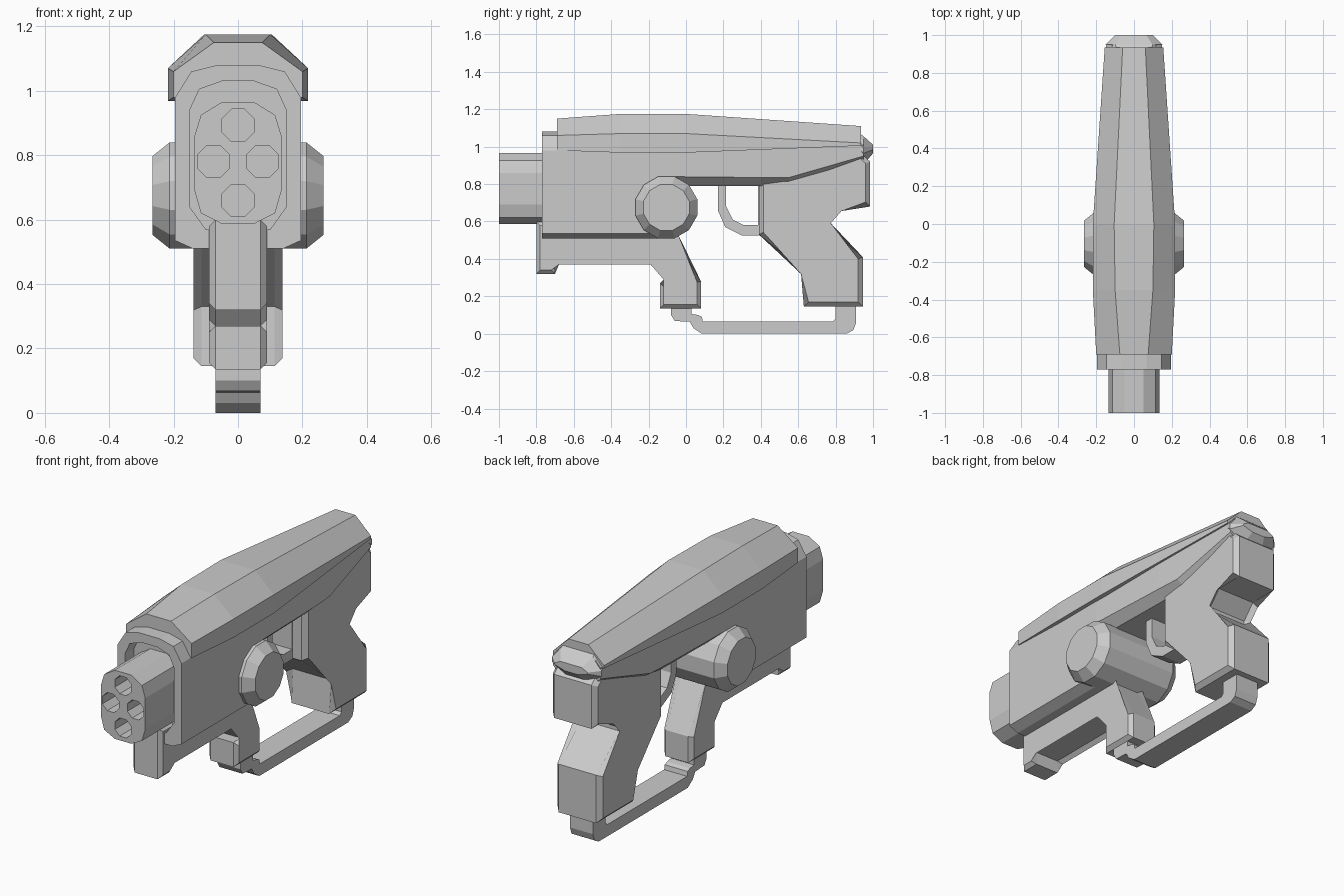
import bpy, bmesh
from math import cos, sin, pi, radians

if "Cube" in bpy.data.objects:
    bpy.data.objects.remove(bpy.data.objects["Cube"])


def finish(name, bm):
    bmesh.ops.recalc_face_normals(bm, faces=bm.faces[:])
    me = bpy.data.meshes.new(name)
    bm.to_mesh(me)
    bm.free()
    ob = bpy.data.objects.new(name, me)
    bpy.context.collection.objects.link(ob)
    return ob


def add_loft(bm, loops):
    rings = [[bm.verts.new(p) for p in loop] for loop in loops]
    n = len(rings[0])
    for a, b in zip(rings, rings[1:]):
        for i in range(n):
            j = (i + 1) % n
            bm.faces.new((a[i], a[j], b[j], b[i]))
    bm.faces.new(rings[0])
    bm.faces.new(rings[-1])


def loft(name, loops):
    bm = bmesh.new()
    add_loft(bm, loops)
    return finish(name, bm)


def section(y, half):
    """Mirror a half outline (x, z), listed top to bottom, at depth y."""
    return [(x, y, z) for x, z in half] + [(-x, y, z) for x, z in reversed(half)]


def plate(name, outline, half_width, chamfer=0):
    """Side outline (y, z) extruded across x with chamfered rims."""
    bm = bmesh.new()
    add_loft(bm, [[(s * half_width, y, z) for y, z in outline] for s in (-1, 1)])
    if chamfer:
        rim = [e for e in bm.edges if abs(e.verts[0].co.x - e.verts[1].co.x) < 1e-6]
        bmesh.ops.bevel(bm, geom=rim, offset=chamfer, segments=1,
                        affect='EDGES', clamp_overlap=True)
    return finish(name, bm)


def circle(cx, cz, r, y, n, turn):
    return [(cx + r * cos(2 * pi * i / n + turn), y, cz + r * sin(2 * pi * i / n + turn))
            for i in range(n)]


# Barrel block with four octagonal bores
barrel_half = [(0.05, 0.965), (0.115, 0.925), (0.135, 0.86),
               (0.135, 0.69), (0.115, 0.62), (0.05, 0.587)]
barrel = loft("barrel", [section(y, barrel_half) for y in (-1, -0.6)])
bm = bmesh.new()
for cx, cz in ((0, 0.893), (0.076, 0.78), (-0.076, 0.78), (0, 0.66)):
    add_loft(bm, [circle(cx, cz, 0.054, y, 8, radians(22.5)) for y in (-1.1, -0.85)])
bores = finish("bore_cutter", bm)
bores.hide_render = True
bores.hide_set(True)
cut = barrel.modifiers.new("bores", 'BOOLEAN')
cut.operation = 'DIFFERENCE'
cut.solver = 'EXACT'
cut.object = bores

# Front housing with a recessed mouth
outer = [(0.065, 1.08), (0.145, 1.06), (0.195, 0.98), (0.195, 0.535), (0.14, 0.51)]
inner = [(0.05, 1.03), (0.12, 1.005), (0.15, 0.94), (0.15, 0.64), (0.10, 0.57)]
loft("front_housing", [section(-0.07, outer), section(-0.77, outer),
                       section(-0.77, inner), section(-0.69, inner)])

# Rear housing tapering up towards the back
rear = []
for y, w, zt, zs, zb, wb in ((-0.09, 0.195, 1.02, 0.84, 0.79, 0.14),
                             (0.40, 0.178, 1.03, 0.835, 0.79, 0.13),
                             (0.55, 0.17, 1.03, 0.835, 0.81, 0.13),
                             (0.95, 0.145, 1.04, 0.95, 0.91, 0.11)):
    rear.append(section(y, [(w * 0.8, zt), (w, zt - 0.03), (w, zs), (wb, zb)]))
loft("rear_housing", rear)

# Faceted top cover
cover = []
for y, tw, zt, w, zm, zb in ((-0.69, 0.075, 1.15, 0.20, 1.06, 0.98),
                             (-0.35, 0.10, 1.175, 0.218, 1.07, 0.968),
                             (0.0, 0.105, 1.175, 0.218, 1.07, 0.968),
                             (0.935, 0.06, 1.11, 0.155, 1.02, 1.005)):
    cover.append(section(y, [(tw, zt), (w, zm), (w, zb)]))
loft("top_cover", cover)

# Rear end cap
cap = []
for y, w, zt, zb in ((0.92, 0.145, 1.075, 0.93), (0.95, 0.15, 1.055, 0.905),
                     (1.0, 0.10, 1.01, 0.965)):
    h = zt - zb
    cap.append(section(y, [(w * 0.65, zt), (w, zt - h * 0.4),
                           (w, zb + h * 0.4), (w * 0.4, zb)]))
loft("end_cap", cap)

# Cross drum with chamfered ends
drum = []
for x, r in ((-0.265, 0.127), (-0.212, 0.171), (0.212, 0.171), (0.265, 0.127)):
    drum.append([(x, y - 0.105, z + 0.675) for y, _, z in circle(0, 0, r, 0, 12, radians(15))])
loft("cross_drum", drum)

# Lower rail, front foot and fore grip
plate("fore_grip", [(-0.80, 0.60), (-0.80, 0.32), (-0.70, 0.32), (-0.70, 0.39),
                    (-0.18, 0.39), (-0.075, 0.27), (-0.14, 0.27), (-0.14, 0.135),
                    (0.08, 0.135), (0.08, 0.28), (-0.06, 0.52), (-0.06, 0.60)],
      0.09, 0.028)

# Rear grip
plate("rear_grip", [(0.39, 0.90), (0.39, 0.53), (0.64, 0.33), (0.63, 0.145),
                    (0.945, 0.145), (0.945, 0.41), (0.75, 0.58), (0.75, 0.60),
                    (0.82, 0.68), (0.985, 0.68), (0.985, 0.92), (0.93, 0.97),
                    (0.60, 0.90)],
      0.138, 0.06)

# Trigger guard
plate("trigger_guard", [(0.17, 0.83), (0.17, 0.66), (0.21, 0.57), (0.30, 0.525),
                        (0.42, 0.525), (0.42, 0.83), (0.385, 0.83), (0.385, 0.58),
                        (0.31, 0.58), (0.25, 0.61), (0.215, 0.68), (0.215, 0.83)],
      0.06)

# Bar joining the two grips underneath
plate("lower_bar", [(-0.08, 0.16), (-0.08, 0.10), (-0.06, 0.068), (0.02, 0.064),
                    (0.04, 0.03), (0.085, 0.0), (0.86, 0.0), (0.895, 0.02),
                    (0.91, 0.06), (0.91, 0.18), (0.80, 0.18), (0.80, 0.08),
                    (0.785, 0.065), (0.09, 0.065), (0.085, 0.09), (0.065, 0.10),
                    (0.03, 0.105), (0.03, 0.16)],
      0.07)
